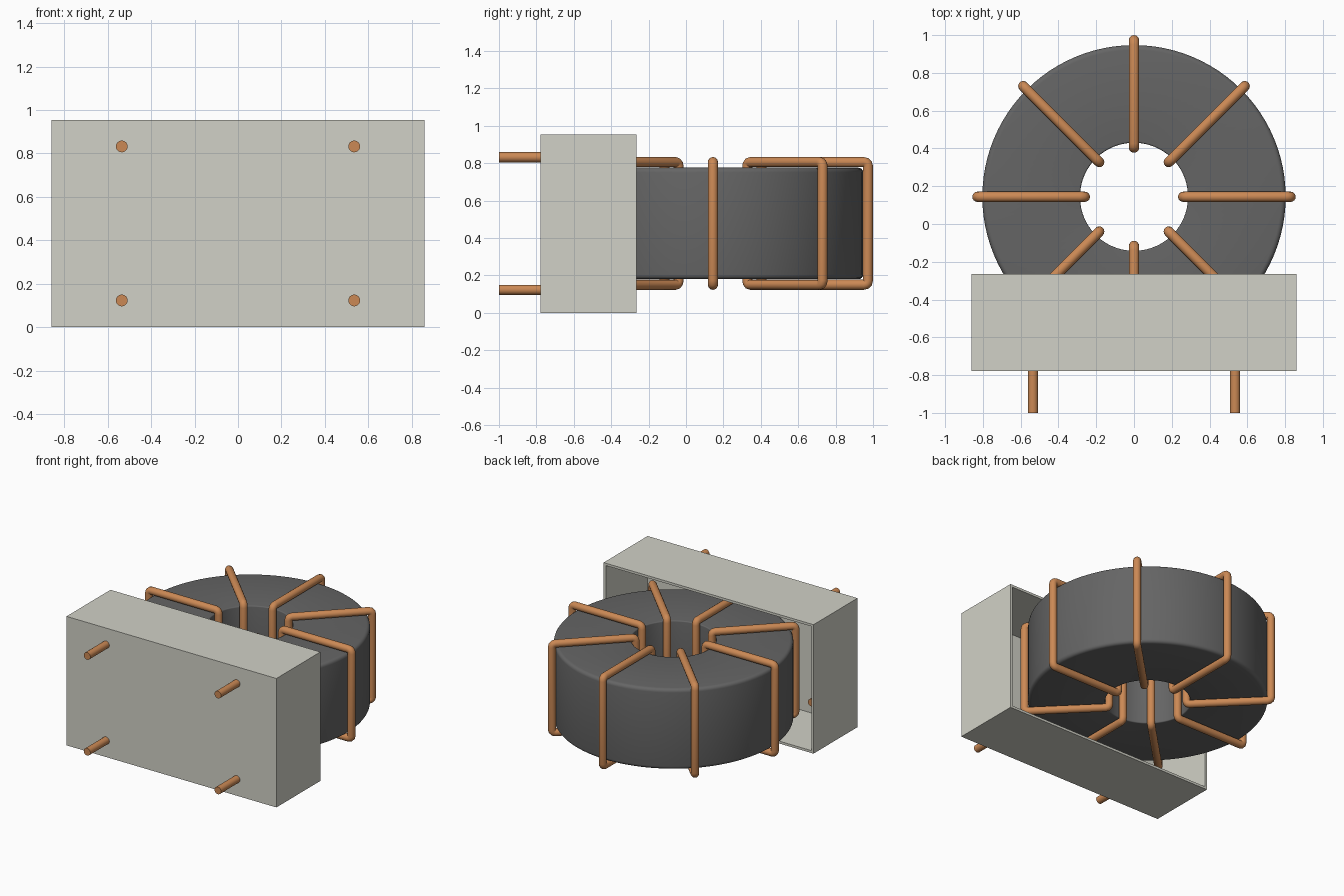
import bpy, bmesh, math
from mathutils import Vector, Matrix

if "Cube" in bpy.data.objects:
    bpy.data.objects.remove(bpy.data.objects["Cube"])

CY, CZ = 0.144, 0.478      # centre of the ring core
WIRE_R = 0.027


def material(name, color):
    m = bpy.data.materials.new(name)
    m.diffuse_color = (*color, 1)
    m.use_nodes = True
    m.node_tree.nodes["Principled BSDF"].inputs["Base Color"].default_value = m.diffuse_color
    return m


copper = material("copper", (0.60, 0.25, 0.09))
ferrite = material("ferrite", (0.13, 0.13, 0.13))
plastic = material("plastic", (0.64, 0.64, 0.57))


def add_object(name, bm, mat, smooth=True):
    bmesh.ops.recalc_face_normals(bm, faces=bm.faces)
    mesh = bpy.data.meshes.new(name)
    bm.to_mesh(mesh)
    bm.free()
    mesh.materials.append(mat)
    ob = bpy.data.objects.new(name, mesh)
    bpy.context.collection.objects.link(ob)
    if smooth:
        bpy.ops.object.select_all(action='DESELECT')
        ob.select_set(True)
        bpy.context.view_layer.objects.active = ob
        bpy.ops.object.shade_smooth_by_angle(angle=math.radians(35))
    return ob


def rounded_rect(x0, x1, z0, z1, radii, steps=4):
    """Rounded rectangle; radii start at the low corner (x0, z0), anticlockwise."""
    corners = [(x0, z0, 1, 1, 180), (x1, z0, -1, 1, 270),
               (x1, z1, -1, -1, 0), (x0, z1, 1, -1, 90)]
    pts = []
    for (x, z, sx, sz, start), r in zip(corners, radii):
        for i in range(steps + 1):
            a = math.radians(start + 90 * i / steps)
            pts.append((x + sx * r + r * math.cos(a), z + sz * r + r * math.sin(a)))
    return pts


def sweep_grid(bm, rings):
    """Join closed rings of vertices into a closed loop of quads."""
    rings = [[bm.verts.new(p) for p in ring] for ring in rings]
    n, m = len(rings), len(rings[0])
    for i in range(n):
        for j in range(m):
            a, b = rings[i], rings[(i + 1) % n]
            bm.faces.new((a[j], b[j], b[(j + 1) % m], a[(j + 1) % m]))


# Ring core with softened edges
profile = rounded_rect(0.286, 0.803, -0.298, 0.298, (0.008, 0.025, 0.025, 0.008))
bm = bmesh.new()
sweep_grid(bm, [[Vector((r * math.cos(a), CY + r * math.sin(a), CZ + z)) for r, z in profile]
                for a in (math.tau * k / 96 for k in range(96))])
add_object("ring_core", bm, ferrite)

# Eight closed wire turns around the core
path = rounded_rect(0.260, 0.829, -0.328, 0.328, (0.022,) * 4, 3)
rings = []
for i, (r, z) in enumerate(path):
    prev, nxt = Vector(path[i - 1]), Vector(path[(i + 1) % len(path)])
    t = (nxt - prev).normalized()
    # keep ring planes exact at the straight ends of each corner
    k = i % 4
    if k in (0, 3):
        t = Vector([(0, -1), (1, 0), (0, 1), (-1, 0)][(i // 4 + (k == 3)) % 4])
    out = Vector((t.y, 0, -t.x))
    rings.append([Vector((r, 0, z)) + WIRE_R * (math.cos(a) * out + math.sin(a) * Vector((0, 1, 0)))
                  for a in (math.tau * j / 16 for j in range(16))])
for k in range(8):
    bm = bmesh.new()
    sweep_grid(bm, rings)
    bm.transform(Matrix.Translation((0, CY, CZ)) @ Matrix.Rotation(k * math.pi / 4, 4, 'Z'))
    add_object(f"wire_turn_{k + 1}", bm, copper)

# Housing: box hollowed from its back face
bm = bmesh.new()
bmesh.ops.create_cube(bm, size=1, matrix=Matrix.Translation((0, -0.521, 0.477))
                      @ Matrix.Diagonal((1.718, 0.514, 0.954, 1)))
back = max(bm.faces, key=lambda f: f.calc_center_median().y)
bmesh.ops.inset_region(bm, faces=[back], thickness=0.025)
floor = bmesh.ops.extrude_discrete_faces(bm, faces=[back])["faces"][0]
bmesh.ops.translate(bm, verts=floor.verts, vec=(0, -0.489, 0))
add_object("housing", bm, plastic, smooth=False)

# Four connection pins through the front wall
for sx, side in ((-1, "left"), (1, "right")):
    for z, level in ((0.123, "lower"), (0.832, "upper")):
        bm = bmesh.new()
        bmesh.ops.create_cone(bm, cap_ends=True, segments=24, radius1=WIRE_R, radius2=WIRE_R,
                              depth=0.30, matrix=Matrix.Translation((sx * 0.535, -0.85, z))
                              @ Matrix.Rotation(math.pi / 2, 4, 'X'))
        add_object(f"pin_{level}_{side}", bm, copper)
